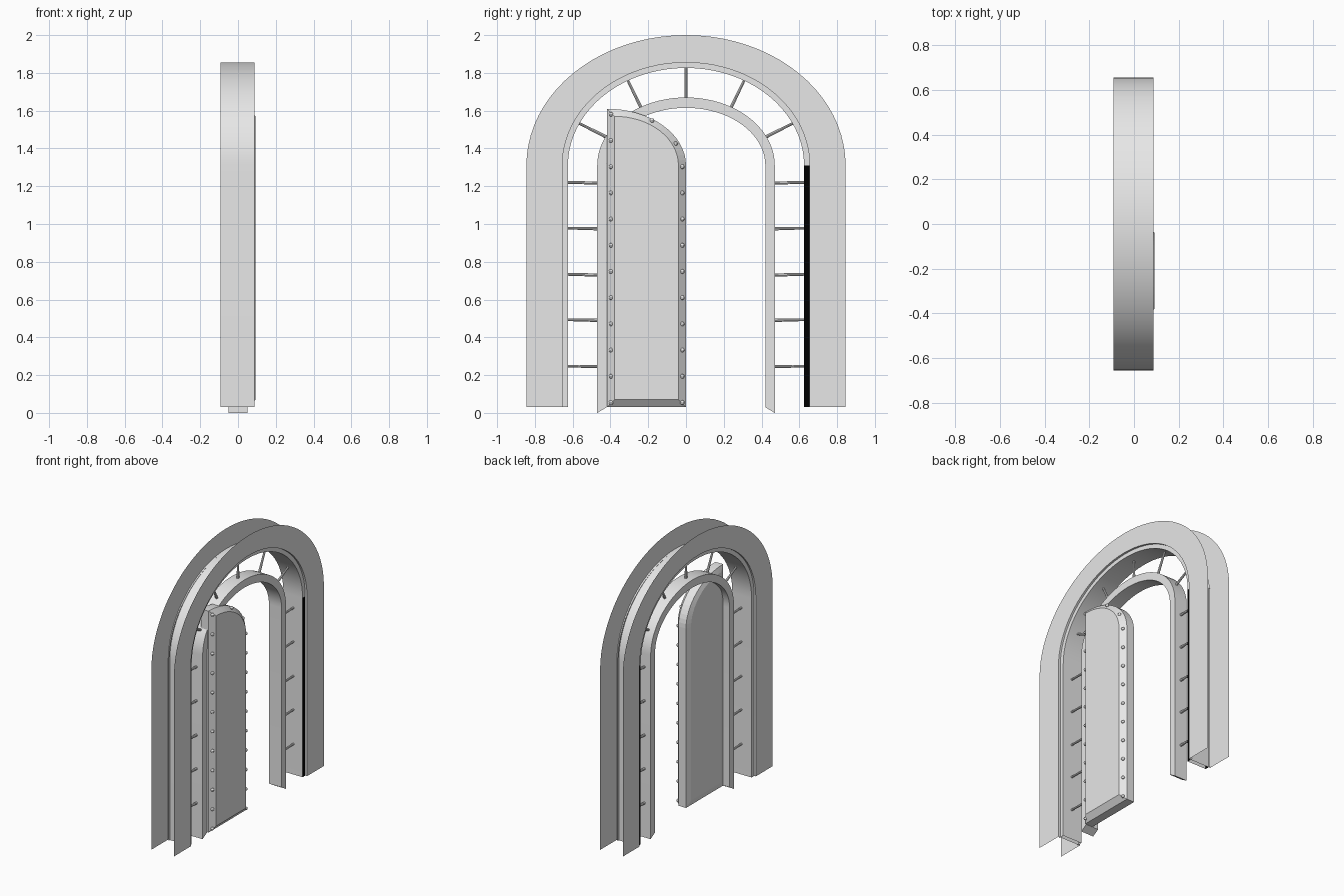
import bpy, bmesh, math
from mathutils import Vector

if "Cube" in bpy.data.objects:
    bpy.data.objects.remove(bpy.data.objects["Cube"])

SPRING = 1.31   # height where the legs turn into the arch
SEG = 40


def material(name, rgb):
    m = bpy.data.materials.new(name)
    m.diffuse_color = (*rgb, 1)
    m.use_nodes = True
    m.node_tree.nodes["Principled BSDF"].inputs["Base Color"].default_value = m.diffuse_color
    return m


GREY = material("light_grey", (0.8, 0.8, 0.8))
BLACK = material("black", (0.0, 0.0, 0.0))


def finish(bm, name, smooth=True):
    me = bpy.data.meshes.new(name)
    bm.to_mesh(me)
    bm.free()
    ob = bpy.data.objects.new(name, me)
    bpy.context.collection.objects.link(ob)
    me.materials.append(GREY)
    me.materials.append(BLACK)
    if smooth:
        bpy.ops.object.select_all(action='DESELECT')
        ob.select_set(True)
        bpy.context.view_layer.objects.active = ob
        bpy.ops.object.shade_smooth_by_angle(angle=math.radians(30))
    return ob


def arch_points(w, top, x, foot):
    """Leg, half ellipse, leg: from -y over the top to +y."""
    pts = [(x, -w, foot)]
    for i in range(SEG + 1):
        a = math.pi * (1 - i / SEG)
        pts.append((x, w * math.cos(a), SPRING + (top - SPRING) * math.sin(a)))
    return pts + [(x, w, foot)]


def arch(name, profile, closed=False, black_leg=False):
    """Skin arch curves; profile rows are half width, top, x, foot height."""
    bm = bmesh.new()
    rows = [[bm.verts.new(p) for p in arch_points(*r)] for r in profile]
    pairs = list(zip(rows, rows[1:]))
    if closed:
        pairs.append((rows[-1], rows[0]))
    for a, b in pairs:
        for i in range(len(a) - 1):
            f = bm.faces.new((a[i], a[i + 1], b[i + 1], b[i]))
            if black_leg and i == len(a) - 2:
                f.material_index = 1
    if closed:
        for k in (0, -1):
            bm.faces.new([r[k] for r in rows])
        bmesh.ops.recalc_face_normals(bm, faces=bm.faces)
    return finish(bm, name)


XL, XR = -0.0925, 0.0865     # wall faces
LL, LR = -0.08, 0.072        # ledges
F = 0.03

# flat wall bands either side
arch("wall_band_right", [(0.655, 1.855, XR, F), (0.845, 2.0, XR, F)])
arch("wall_band_left", [(0.845, 2.0, XL, F), (0.655, 1.855, XL, F)])

# outer frame: sleeve, ledges and inner lining
arch("frame_sleeve", [(0.655, 1.855, XR, F), (0.655, 1.855, XL, F)])
arch("frame_lining", [(0.625, 1.826, LL, F), (0.625, 1.826, LR, F)])
arch("ledge_right", [(0.625, 1.826, LR, F), (0.655, 1.855, LR, F)], black_leg=True)
arch("ledge_left", [(0.655, 1.855, LL, F), (0.625, 1.826, LL, F)], black_leg=True)
arch("ledge_lip_right", [(0.655, 1.855, LR, F), (0.668, 1.855, LR, F)])
arch("ledge_lip_left", [(0.668, 1.855, LL, F), (0.655, 1.855, LL, F)])

# inner door arch with slanted feet
arch("inner_arch", [(0.47, 1.67, -0.05, 0), (0.42, 1.615, -0.05, F),
                    (0.42, 1.615, 0.05, F), (0.47, 1.67, 0.05, 0)], closed=True)


# bars between the inner arch and the frame
def bar(name, p, q, r=0.009, sides=8):
    p, q = Vector((0, *p)), Vector((0, *q))
    bm = bmesh.new()
    bmesh.ops.create_cone(bm, cap_ends=True, segments=sides, radius1=r, radius2=r * 0.75,
                          depth=(q - p).length)
    bm.transform((q - p).to_track_quat('Z', 'Y').to_matrix().to_4x4())
    bmesh.ops.translate(bm, verts=bm.verts, vec=(p + q) / 2)
    finish(bm, name)


for s in (-1, 1):
    for z in (0.245, 0.49, 0.73, 0.975, 1.217):
        bar("side_bar", (s * 0.46, z), (s * 0.63, z + 0.003))
    bar("arch_bar", (s * 0.42, 1.46), (s * 0.57, 1.535))
    bar("arch_bar", (s * 0.235, 1.61), (s * 0.315, 1.775))
bar("arch_bar", (0, 1.66), (0, 1.83))


# half-arch door leaf: straight hinge side, curved free side
def leaf_points(x, inset):
    y0, y1 = -0.418 + inset, -inset
    pts = [(x, y0, F + inset), (x, y1, F + inset)]
    n = 16
    for i in range(n + 1):
        a = math.pi / 2 * i / n
        pts.append((x, y0 + (y1 - y0) * math.cos(a),
                    SPRING + (0.30 - inset) * math.sin(a)))
    return pts


bm = bmesh.new()
loops = [[bm.verts.new(p) for p in leaf_points(x, d)]
         for x, d in ((-0.012, 0.04), (0.0, 0.0), (0.06, 0.0), (0.0925, 0.04))]
for a, b in zip(loops, loops[1:]):
    for i in range(len(a)):
        j = (i + 1) % len(a)
        bm.faces.new((a[i], a[j], b[j], b[i]))
bm.faces.new(loops[0])
bm.faces.new(loops[-1])
bmesh.ops.recalc_face_normals(bm, faces=bm.faces)
finish(bm, "door_leaf", smooth=False)

# rivets along the door border
spots = [(-0.397, 0.055 + 0.1387 * k) for k in range(12)]
spots += [(-0.02, 0.055 + 0.1387 * k) for k in range(10)]
spots += [(-0.18, 1.548), (-0.055, 1.425)]
bm = bmesh.new()
for y, z in spots:
    v = bmesh.ops.create_uvsphere(bm, u_segments=10, v_segments=6, radius=0.012)["verts"]
    bmesh.ops.translate(bm, verts=v, vec=(0.076, y, z))
finish(bm, "door_rivets")
